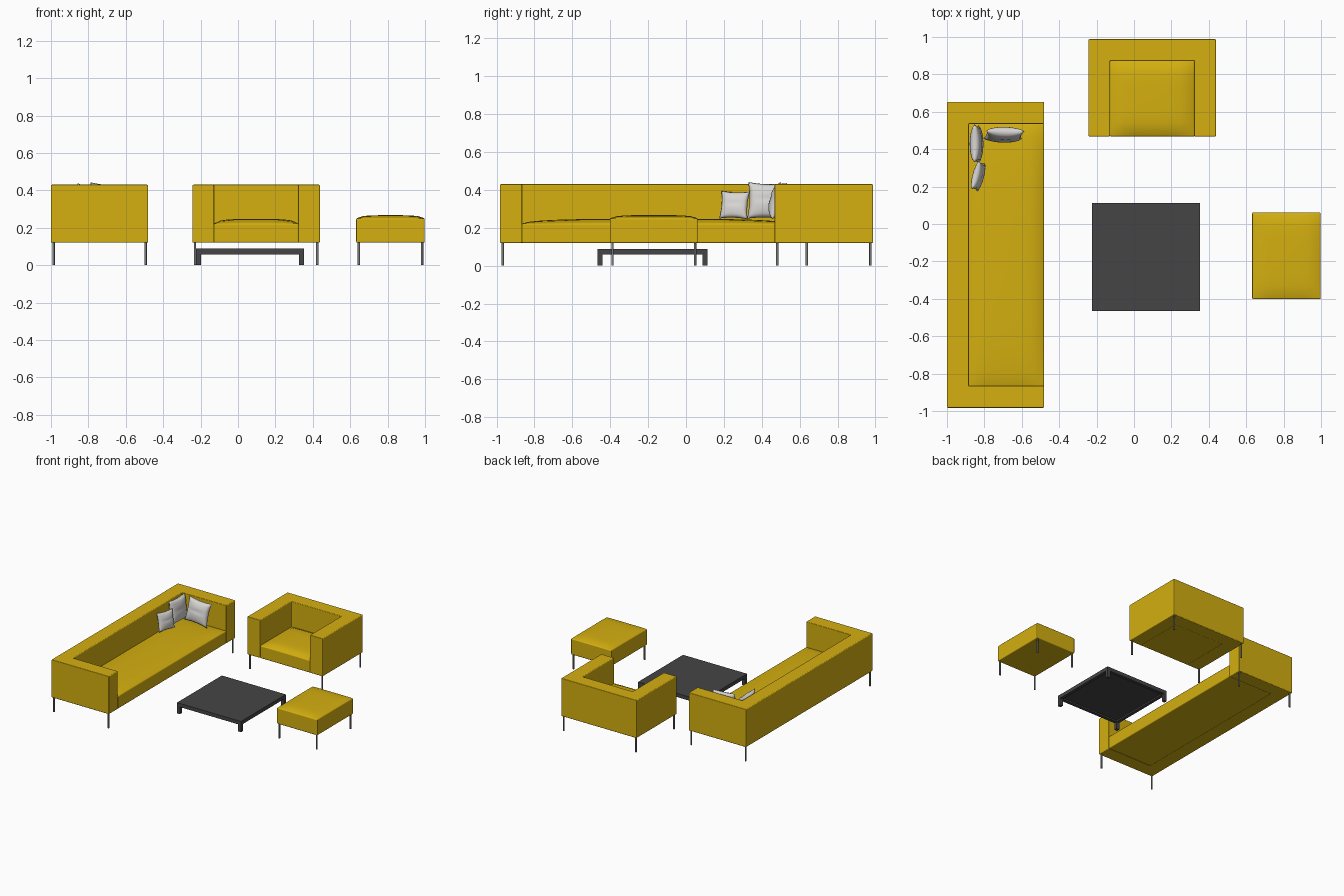
import bpy, bmesh, math
from mathutils import Matrix, Vector

if "Cube" in bpy.data.objects:
    bpy.data.objects.remove(bpy.data.objects["Cube"])


def material(name, col):
    m = bpy.data.materials.new(name)
    m.diffuse_color = (*col, 1)
    m.use_nodes = True
    m.node_tree.nodes["Principled BSDF"].inputs["Base Color"].default_value = m.diffuse_color
    return m


YELLOW = material("mustard_fabric", (0.66, 0.43, 0.005))
GREY = material("light_grey_fabric", (0.68, 0.67, 0.65))
DARK = material("charcoal_wood", (0.06, 0.06, 0.06))
STEEL = material("brushed_steel", (0.2, 0.2, 0.2))


def finish(bm, name, mat, matrix=Matrix(), bevel=0, smooth=True):
    bmesh.ops.recalc_face_normals(bm, faces=bm.faces)
    bmesh.ops.transform(bm, matrix=matrix, verts=bm.verts)
    me = bpy.data.meshes.new(name)
    bm.to_mesh(me)
    bm.free()
    me.materials.append(mat)
    ob = bpy.data.objects.new(name, me)
    bpy.context.collection.objects.link(ob)
    if smooth:
        me.shade_smooth()
    if bevel:
        mod = ob.modifiers.new("soft_edges", "BEVEL")
        mod.width, mod.segments = bevel, 3
        mod.limit_method, mod.angle_limit = "ANGLE", math.radians(50)
        mod.harden_normals = True
    elif smooth:
        me.set_sharp_from_angle(angle=math.radians(50))
    return ob


def box(name, lo, hi, mat):
    lo, hi = Vector(lo), Vector(hi)
    bm = bmesh.new()
    bmesh.ops.create_cube(bm, size=1)
    finish(bm, name, mat, Matrix.Translation((lo + hi) / 2) @ Matrix.Diagonal((*(hi - lo), 1)), smooth=False)


def shell(name, w, d, arm, z0, z1, matrix):
    """U-shaped arms and back, open towards local -y"""
    a, b, i = w / 2, d / 2, w / 2 - arm
    pts = [(-a, -b), (-i, -b), (-i, b - arm), (i, b - arm), (i, -b), (a, -b), (a, b), (-a, b)]
    bm = bmesh.new()
    f = bm.faces.new([bm.verts.new((x, y, z0)) for x, y in pts])
    r = bmesh.ops.extrude_face_region(bm, geom=[f])
    for v in r["geom"]:
        if isinstance(v, bmesh.types.BMVert):
            v.co.z = z1
    finish(bm, name, YELLOW, matrix, 0.006)


def domed_block(name, x0, x1, y0, y1, z0, edge, dome, matrix):
    """Upholstered block with a puffed top"""
    nx, ny = max(8, int((x1 - x0) / 0.035)), max(8, int((y1 - y0) / 0.035))
    bm = bmesh.new()
    bmesh.ops.create_grid(bm, x_segments=nx, y_segments=ny, size=1)
    r = bmesh.ops.extrude_face_region(bm, geom=bm.faces[:])
    top = {v for v in r["geom"] if isinstance(v, bmesh.types.BMVert)}
    for v in bm.verts:
        u, w = v.co.x, v.co.y
        z = edge + dome * ((1 - u ** 4) * (1 - w ** 4)) ** 0.6 if v in top else z0
        v.co = ((x0 + x1) / 2 + u * (x1 - x0) / 2, (y0 + y1) / 2 + w * (y1 - y0) / 2, z)
    finish(bm, name, YELLOW, matrix, 0.007)


def legs(name, x0, x1, y0, y1, inset=0.014):
    for i, x in enumerate((x0 + inset, x1 - inset)):
        for j, y in enumerate((y0 + inset, y1 - inset)):
            bm = bmesh.new()
            bmesh.ops.create_cone(bm, cap_ends=True, segments=16, radius1=0.0065, radius2=0.0065, depth=0.13)
            finish(bm, f"{name}_leg_{i}{j}", STEEL, Matrix.Translation((x, y, 0.065)))


def seat_unit(name, w, d, arm, matrix):
    shell(name + "_arms_and_back", w, d, arm, 0.12, 0.43, matrix)
    i = w / 2 - arm
    domed_block(name + "_seat", -i - 0.002, i + 0.002, -d / 2, d / 2 - arm + 0.005, 0.12, 0.222, 0.025, matrix)


def pillow(name, w, h, t, loc, yaw, lean, roll=0):
    """Pinched-corner cushion; its thin axis is local y"""
    bm = bmesh.new()
    for side in (-1, 1):
        g = bmesh.ops.create_grid(bm, x_segments=18, y_segments=18, size=1)
        for v in g["verts"]:
            u, s = v.co.x, v.co.y
            puff = (max(0, 1 - u * u) * max(0, 1 - s * s)) ** 0.42
            crease = 1 - 0.12 * math.exp(-(s - 0.1) ** 2 * 30) * (1 - u * u)
            v.co = (u * w / 2 * (1 - 0.09 * (1 - s * s)), side * t / 2 * puff * crease,
                    s * h / 2 * (1 - 0.09 * (1 - u * u)))
    bmesh.ops.remove_doubles(bm, verts=bm.verts, dist=0.0002)
    rot = Matrix.Rotation(yaw, 4, "Z") @ Matrix.Rotation(lean, 4, "X") @ Matrix.Rotation(roll, 4, "Y")
    ob = finish(bm, name, GREY, Matrix.Translation(loc) @ rot)
    ob.data.set_sharp_from_angle(angle=math.radians(120))


# Long sofa, opening towards +x
seat_unit("sofa", 1.635, 0.52, 0.117, Matrix.Translation((-0.74, -0.165, 0)) @ Matrix.Rotation(math.pi / 2, 4, "Z"))
legs("sofa", -1, -0.48, -0.982, 0.652)

# Armchair, opening towards the front
seat_unit("armchair", 0.682, 0.52, 0.116, Matrix.Translation((0.097, 0.728, 0)))
legs("armchair", -0.244, 0.438, 0.468, 0.988)

# Ottoman
domed_block("ottoman_cushion", 0.632, 0.998, -0.402, 0.062, 0.12, 0.25, 0.017, Matrix())
legs("ottoman", 0.632, 0.998, -0.402, 0.062)

# Low table: top, apron frame and square legs
X0, X1, Y0, Y1, T = -0.225, 0.353, -0.466, 0.113, 0.026
box("table_top", (X0, Y0, 0.07), (X1, Y1, 0.088), DARK)
for n, (ya, yb) in enumerate(((Y0, Y0 + T), (Y1 - T, Y1))):
    box(f"table_apron_long_{n}", (X0, ya, 0.058), (X1, yb, 0.07), DARK)
    for m, (xa, xb) in enumerate(((X0, X0 + T), (X1 - T, X1))):
        box(f"table_leg_{n}{m}", (xa, ya, 0), (xb, yb, 0.058), DARK)
for m, (xa, xb) in enumerate(((X0, X0 + T), (X1 - T, X1))):
    box(f"table_apron_side_{m}", (xa, Y0 + T, 0.058), (xb, Y1 - T, 0.07), DARK)

# Loose pillows in the sofa corner
pillow("arm_pillow", 0.205, 0.19, 0.075, (-0.695, 0.477, 0.343), 0, -0.22, 0.08)
pillow("back_pillow", 0.205, 0.195, 0.07, (-0.842, 0.428, 0.342), math.pi / 2, -0.12, 0.03)
pillow("small_pillow", 0.155, 0.15, 0.055, (-0.833, 0.256, 0.32), math.pi / 2 - 0.25, -0.22, 0.03)
